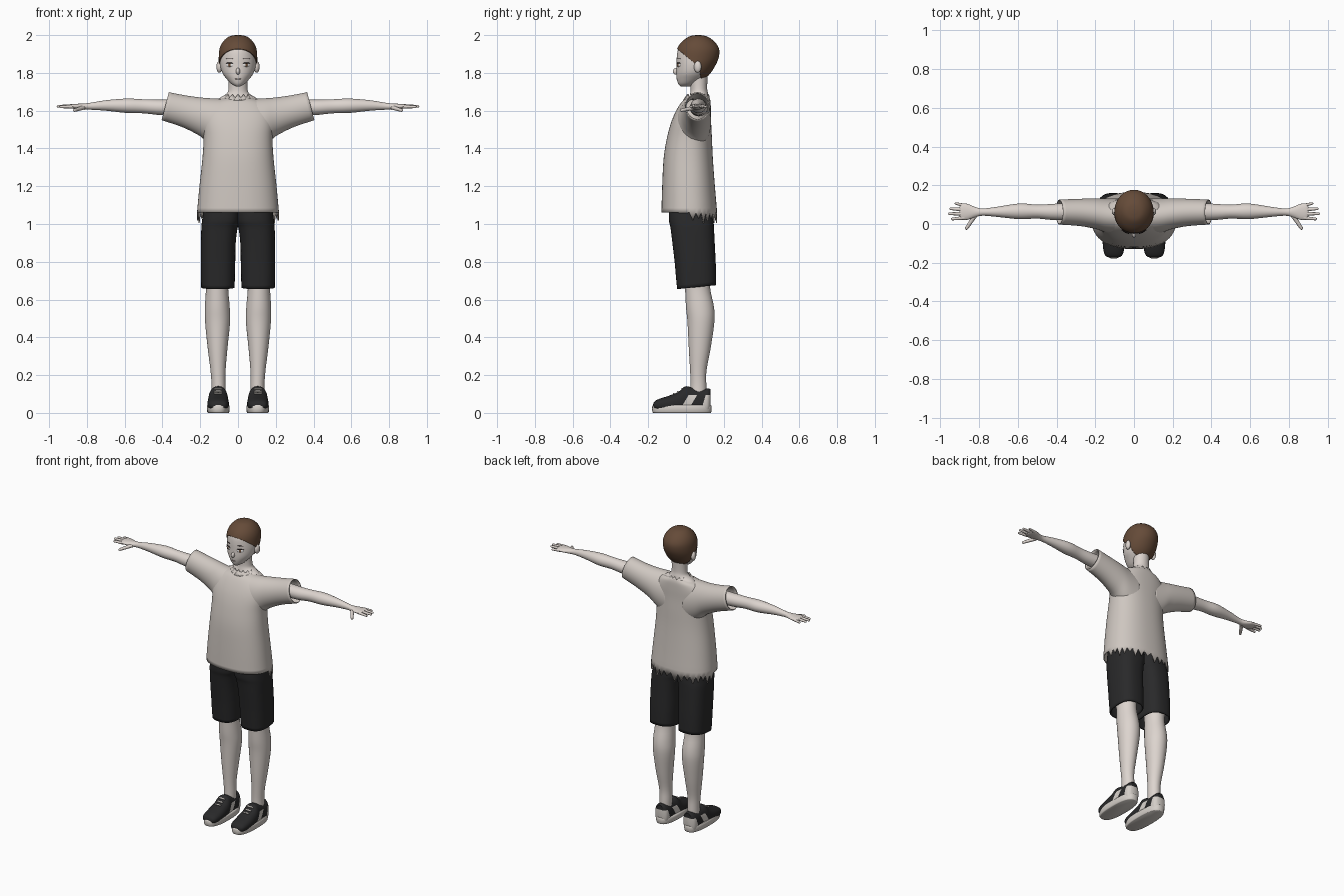
import bpy, bmesh, math
from mathutils import Vector, Matrix

if "Cube" in bpy.data.objects:
    bpy.data.objects.remove(bpy.data.objects["Cube"])


def material(name, *rgb):
    m = bpy.data.materials.new(name)
    m.use_nodes = True
    m.diffuse_color = (*rgb, 1)
    m.node_tree.nodes["Principled BSDF"].inputs["Base Color"].default_value = (*rgb, 1)
    return m


SKIN = material("pale skin", .72, .66, .62)
CLOTH = material("grey cloth", .62, .57, .53)
HAIR = material("brown hair", .13, .07, .04)
BLACK = material("black fabric", .022, .022, .023)
RUBBER = material("light rubber", .66, .62, .58)
WHITE = material("eye white", .85, .85, .85)
IRIS = material("brown iris", .16, .08, .04)
DARK = material("dark line", .03, .02, .02)
LIP = material("lip", .42, .33, .31)
parts = []


def finish(name, bm, mats, mirror=False, thick=0):
    bmesh.ops.recalc_face_normals(bm, faces=bm.faces)
    me = bpy.data.meshes.new(name)
    bm.to_mesh(me)
    bm.free()
    for m in mats:
        me.materials.append(m)
    ob = bpy.data.objects.new(name, me)
    bpy.context.scene.collection.objects.link(ob)
    if thick:
        s = ob.modifiers.new("thickness", 'SOLIDIFY')
        s.thickness, s.offset = thick, -1
    if mirror:
        ob.modifiers.new("mirror", 'MIRROR')
    parts.append(ob)
    return ob


def spline(rows, steps):
    """Smooth curve through the rows."""
    out = []
    for i in range(len(rows) - 1):
        a, b, c, d = (rows[max(i - 1, 0)], rows[i], rows[i + 1], rows[min(i + 2, len(rows) - 1)])
        for k in range(steps):
            t = k / steps
            out.append([q + t / 2 * (r - p + t * (2 * p - 5 * q + 4 * r - s + t * (3 * (q - r) + s - p)))
                        for p, q, r, s in zip(a, b, c, d)])
    return out + [list(rows[-1])]


def loft(rows, axis, n=40, steps=4, power=2, caps=True):
    """Rows are (position on axis, low and high of the two other axes)."""
    bm, rings = bmesh.new(), []
    for t, u0, u1, v0, v1 in spline(rows, steps):
        ring = []
        for i in range(n):
            a = math.tau * i / n
            c, s = (math.copysign(abs(f) ** (2 / power), f) for f in (math.cos(a), math.sin(a)))
            u, v = (u0 + u1 + c * (u1 - u0)) / 2, (v0 + v1 + s * (v1 - v0)) / 2
            ring.append(bm.verts.new({'x': (t, u, v), 'y': (u, t, v), 'z': (u, v, t)}[axis]))
        rings.append(ring)
    for a, b in zip(rings, rings[1:]):
        for i in range(n):
            j = (i + 1) % n
            bm.faces.new((a[i], a[j], b[j], b[i]))
    if caps:
        bm.faces.new(rings[0])
        bm.faces.new(rings[-1])
    return bm, rings


def cut(bm, co, no):
    bmesh.ops.bisect_plane(bm, geom=bm.verts[:] + bm.edges[:] + bm.faces[:], plane_co=co, plane_no=no)


def blob(name, mat, loc, size, turn=0, mirror=True):
    bm = bmesh.new()
    bmesh.ops.create_uvsphere(bm, u_segments=20, v_segments=12, radius=1, matrix=Matrix.Translation(loc)
                              @ Matrix.Rotation(turn, 4, 'Z') @ Matrix.Diagonal((*size, 1)))
    return finish(name, bm, [mat], mirror)


# Head: rows are height, half width, front, back
skull = [(1.728, .012, -.028, .02), (1.742, .036, -.041, .05), (1.77, .062, -.049, .095),
         (1.80, .083, -.051, .125), (1.84, .094, -.05, .15), (1.88, .096, -.049, .167),
         (1.92, .093, -.043, .17), (1.95, .081, -.026, .155), (1.974, .06, .002, .128),
         (1.988, .036, .028, .1), (1.993, .006, .058, .07)]
bm, _ = loft([(z, -w, w, f, b) for z, w, f, b in skull], 'z', n=48)
finish("head", bm, [SKIN])

# Hair: shell around the skull, trimmed along the hairline
g = .006
bm, _ = loft([(z + max(0, z - 1.9) * .075, -w - g, w + g, f - g, b + g) for z, w, f, b in skull], 'z', n=48)
cut(bm, (0, -.045, 1.925), (0, .81, 1))
cut(bm, (0, .075, 0), (0, 1, .15))
cut(bm, (0, 0, 1.765), (0, 0, 1))
cut(bm, (0, .075, 1.8), (0, 1, .15))


def is_hair(p):
    above_brow = p.z > 1.925 - .81 * (p.y + .045) and p.z > 1.83
    behind_ear = p.y - .075 + .15 * (p.z - 1.8) > 0 and p.z > 1.765
    return above_brow or behind_ear


bmesh.ops.delete(bm, geom=[f for f in bm.faces if not is_hair(f.calc_center_median())], context='FACES')
finish("hair", bm, [HAIR], thick=.006)

# Face and ears
blob("ears", SKIN, (.099, .062, 1.832), (.015, .02, .031), -.3)
blob("nose", SKIN, (0, -.05, 1.808), (.011, .02, .018), mirror=False)
blob("mouth", LIP, (0, -.0475, 1.768), (.016, .004, .003), mirror=False)


def on_face(x):
    return .05 - .1 * math.sqrt(1 - (x / .095) ** 2)


for name, mat, z, size, out in (("eye_whites", WHITE, 1.842, (.021, .004, .010), .001),
                                ("irises", IRIS, 1.842, (.008, .003, .009), .004),
                                ("upper_lids", DARK, 1.852, (.022, .004, .0025), .002),
                                ("eyebrows", DARK, 1.875, (.02, .003, .002), 0)):
    blob(name, mat, (.045, on_face(.045) - out, z), size, .48)

# Neck
bm, _ = loft([(1.63, -.13, .13, .0, .12), (1.665, -.1, .1, .015, .12), (1.69, -.06, .06, .022, .117),
              (1.72, -.05, .05, .025, .112), (1.79, -.05, .05, .02, .115)], 'z')
finish("neck", bm, [SKIN])

# Shirt body with a torn hem at the back
shirt = [(1.06, .217, -.13, .165), (1.2, .204, -.126, .153), (1.35, .188, -.118, .142),
         (1.46, .182, -.1, .137), (1.54, .188, -.078, .133), (1.6, .18, -.052, .132),
         (1.645, .14, -.024, .13), (1.665, .09, .0, .126), (1.672, .068, .014, .122)]
bm, rings = loft([(z, -w, w, f, b) for z, w, f, b in shirt], 'z', n=64, power=2.3, caps=False)
for i, v in enumerate(rings[0]):
    if v.co.y > 0 and i % 2:
        v.co.z -= .03 + .012 * (i % 3)
finish("shirt_body", bm, [CLOTH], thick=.006)

# Wide sleeves, opening tilted inward at the top
bm, _ = loft([(.06, -.06, .13, 1.36, 1.662), (.14, -.045, .132, 1.41, 1.665), (.2, -.025, .132, 1.465, 1.67),
              (.28, -.01, .13, 1.512, 1.68), (.385, -.003, .126, 1.55, 1.698)], 'x', caps=False)
for v in bm.verts:
    v.co.x += (1.625 - v.co.z) * .25 * max(0, (v.co.x - .2) / .18)
finish("sleeves", bm, [CLOTH], True, .006)

# Ragged collar
bm, rings = loft([(1.655, -.092, .092, -.016, .127), (1.688, -.068, .068, .006, .122)], 'z', n=28, steps=1, caps=False)
for v in rings[-1][::2]:
    v.co.z -= .02
finish("collar", bm, [CLOTH], thick=.004)

# Arms with palms
bm, _ = loft([(.22, .02, .115, 1.57, 1.66), (.4, .02, .105, 1.576, 1.658), (.5, .028, .1, 1.586, 1.66),
              (.59, .025, .106, 1.588, 1.664), (.7, .036, .09, 1.6, 1.655), (.78, .043, .08, 1.605, 1.642),
              (.82, .035, .088, 1.605, 1.638), (.86, .022, .104, 1.609, 1.636), (.89, .024, .104, 1.613, 1.634),
              (.9, .04, .09, 1.618, 1.63)], 'x', n=28)
finish("arms", bm, [SKIN], True)

# Fingers and thumb: tapered tubes with round tips
bm = bmesh.new()
for start, end, r in (((.875, .032, 1.622), (.938, .026, 1.62), .010), ((.88, .053, 1.624), (.953, .053, 1.623), .010),
                      ((.88, .074, 1.624), (.946, .079, 1.623), .010), ((.87, .095, 1.622), (.92, .106, 1.62), .009),
                      ((.82, .045, 1.616), (.865, -.022, 1.602), .012)):
    a, b = Vector(start), Vector(end)
    rot = (b - a).to_track_quat('Z', 'Y').to_matrix().to_4x4()
    bmesh.ops.create_cone(bm, cap_ends=True, segments=12, radius1=r, radius2=r * .7, depth=(b - a).length,
                          matrix=Matrix.Translation((a + b) / 2) @ rot)
    bmesh.ops.create_uvsphere(bm, u_segments=12, v_segments=8, radius=r * .7, matrix=Matrix.Translation(b))
finish("fingers", bm, [SKIN], True)

# Shorts
bm, _ = loft([(.665, .018, .195, -.047, .16), (.78, .015, .197, -.058, .158), (.9, .012, .196, -.072, .152),
              (.98, .002, .194, -.082, .148), (1.02, -.01, .19, -.09, .145), (1.1, -.01, .18, -.09, .135)],
             'z', power=2.6, caps=False)
for v in bm.verts:
    v.co.z += .1 * (v.co.y - .05) * (v.co.z < .75)
finish("shorts", bm, [BLACK], True, .008)

# Legs
bm, _ = loft([(.06, .068, .142, .02, .11), (.14, .066, .14, .024, .108), (.22, .066, .145, .022, .108),
              (.34, .056, .16, .015, .13), (.48, .042, .174, .008, .15), (.56, .044, .175, .0, .148),
              (.66, .052, .17, -.005, .128), (.76, .05, .175, -.01, .13), (.9, .04, .17, -.02, .12)], 'z')
finish("legs", bm, [SKIN], True)

# Shoe soles
bm, _ = loft([(0, .05, .158, -.172, .13), (.006, .046, .163, -.178, .134), (.034, .044, .165, -.179, .136),
              (.042, .05, .16, -.174, .132)], 'z', steps=2, power=2.6)
finish("shoe_soles", bm, [RUBBER], True)

# Shoe uppers with a light side stripe and heel patch
bm, _ = loft([(-.174, .085, .125, .03, .046), (-.165, .064, .146, .02, .062), (-.14, .053, .157, .01, .075),
              (-.09, .048, .162, .0, .091), (-.04, .05, .16, -.01, .112), (-.005, .053, .157, -.02, .14),
              (.03, .057, .153, -.02, .136), (.08, .057, .153, -.02, .128), (.115, .062, .148, -.01, .13),
              (.13, .08, .13, .02, .125)], 'y', power=2.4)
bmesh.ops.delete(bm, geom=[f for f in bm.faces if f.calc_center_median().z < .012], context='FACES')
for y in (-.025, .02):
    cut(bm, (0, y, .03), (0, 1, -.6))
cut(bm, (0, .085, .03), (0, 1, -.3))
cut(bm, (0, 0, .095), (0, 0, 1))
for f in bm.faces:
    p = f.calc_center_median()
    slant, heel = p.y - .6 * (p.z - .03), p.y - .3 * (p.z - .03)
    f.material_index = int(p.z < .095 and (-.025 < slant < .02 or heel > .085))
finish("shoe_uppers", bm, [BLACK, RUBBER], True)

# Laces
bm = bmesh.new()
for y, z in ((-.065, .103), (-.043, .113), (-.022, .128)):
    bmesh.ops.create_cube(bm, size=1, matrix=Matrix.Translation((.105, y, z)) @ Matrix.Rotation(.5, 4, 'X')
                          @ Matrix.Diagonal((.042, .007, .006, 1)))
finish("laces", bm, [RUBBER], True)

# Smooth shading with sharp edges kept
bpy.ops.object.select_all(action='DESELECT')
for ob in parts:
    ob.select_set(True)
bpy.context.view_layer.objects.active = parts[0]
bpy.ops.object.shade_smooth_by_angle(angle=math.radians(40))
